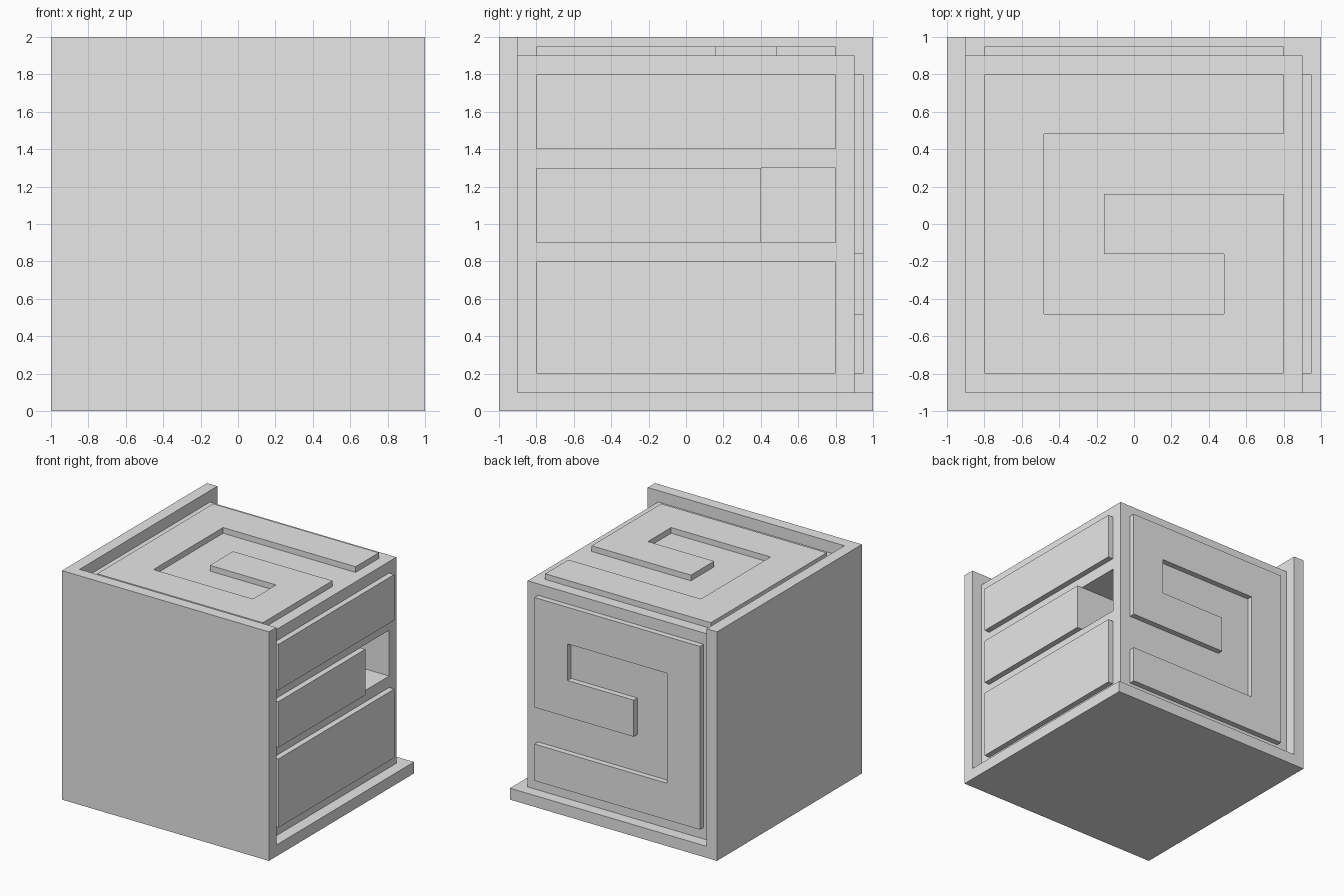
import bpy, bmesh
from math import radians
from mathutils import Matrix, Vector

cube = bpy.data.objects.get("Cube")
if cube:
    bpy.data.objects.remove(cube, do_unlink=True)

grey = bpy.data.materials.new("plain_grey")
grey.use_nodes = True
grey.diffuse_color = (0.8, 0.8, 0.8, 1)
grey.node_tree.nodes["Principled BSDF"].inputs["Base Color"].default_value = (0.8, 0.8, 0.8, 1)


def finish(name, bm):
    bmesh.ops.recalc_face_normals(bm, faces=bm.faces)
    mesh = bpy.data.meshes.new(name)
    bm.to_mesh(mesh)
    bm.free()
    mesh.materials.append(grey)
    obj = bpy.data.objects.new(name, mesh)
    bpy.context.collection.objects.link(obj)
    return obj


def box(name, low, high):
    low, high = Vector(low), Vector(high)
    bm = bmesh.new()
    place = Matrix.Translation((low + high) / 2) @ Matrix.Diagonal((high - low).to_4d())
    place[3][3] = 1
    bmesh.ops.create_cube(bm, size=1, matrix=place)
    return finish(name, bm)


def carve(target, cutter):
    cutter.hide_render = True
    mod = target.modifiers.new("carve", "BOOLEAN")
    mod.operation = "DIFFERENCE"
    mod.solver = "EXACT"
    mod.object = cutter
    bpy.context.view_layer.objects.active = target
    bpy.ops.object.modifier_apply(modifier=mod.name)
    bpy.data.objects.remove(cutter, do_unlink=True)


def raised_panel(name, outline, thickness, place):
    bm = bmesh.new()
    face = bm.faces.new([bm.verts.new((x, y, 0)) for x, y in outline])
    grown = bmesh.ops.extrude_face_region(bm, geom=[face])
    top = [v for v in grown["geom"] if isinstance(v, bmesh.types.BMVert)]
    bmesh.ops.translate(bm, verts=top, vec=(0, 0, thickness))
    bm.transform(place)
    return finish(name, bm)


# Corner shell: floor, front and side slabs in one piece
shell = box("corner_shell", (-1, -1, 0), (1, 1, 2))
carve(shell, box("shell_cutter", (-0.9, -0.9, 0.1), (1.2, 1.2, 2.2)))

# Inner block with a square pocket in its open side
core = box("inner_block", (-0.9, -0.9, 0.1), (0.9, 0.9, 1.9))
carve(core, box("pocket_cutter", (0.5, 0.4, 0.9), (1.0, 0.8, 1.3)))

# Raised bars on the open side
for name, z0, z1, end in (("lower_bar", 0.2, 0.8, 0.8),
                          ("middle_bar", 0.9, 1.3, 0.4),
                          ("upper_bar", 1.4, 1.8, 0.8)):
    box(name, (0.9, -0.8, z0), (0.95, end, z1))

# Raised spiral panels on the top and back, grooved in steps
a, b, c = 0.8, 0.48, 0.16
spiral = [(-a, a), (a, a), (a, b), (-b, b), (-b, -b), (b, -b),
          (b, -c), (-c, -c), (-c, c), (a, c), (a, -a), (-a, -a)]
raised_panel("top_spiral_panel", spiral, 0.05, Matrix.Translation((0, 0, 1.9)))
raised_panel("back_spiral_panel", spiral, 0.05,
             Matrix.Translation((0, 0.9, 1)) @ Matrix.Rotation(radians(-90), 4, "X"))
